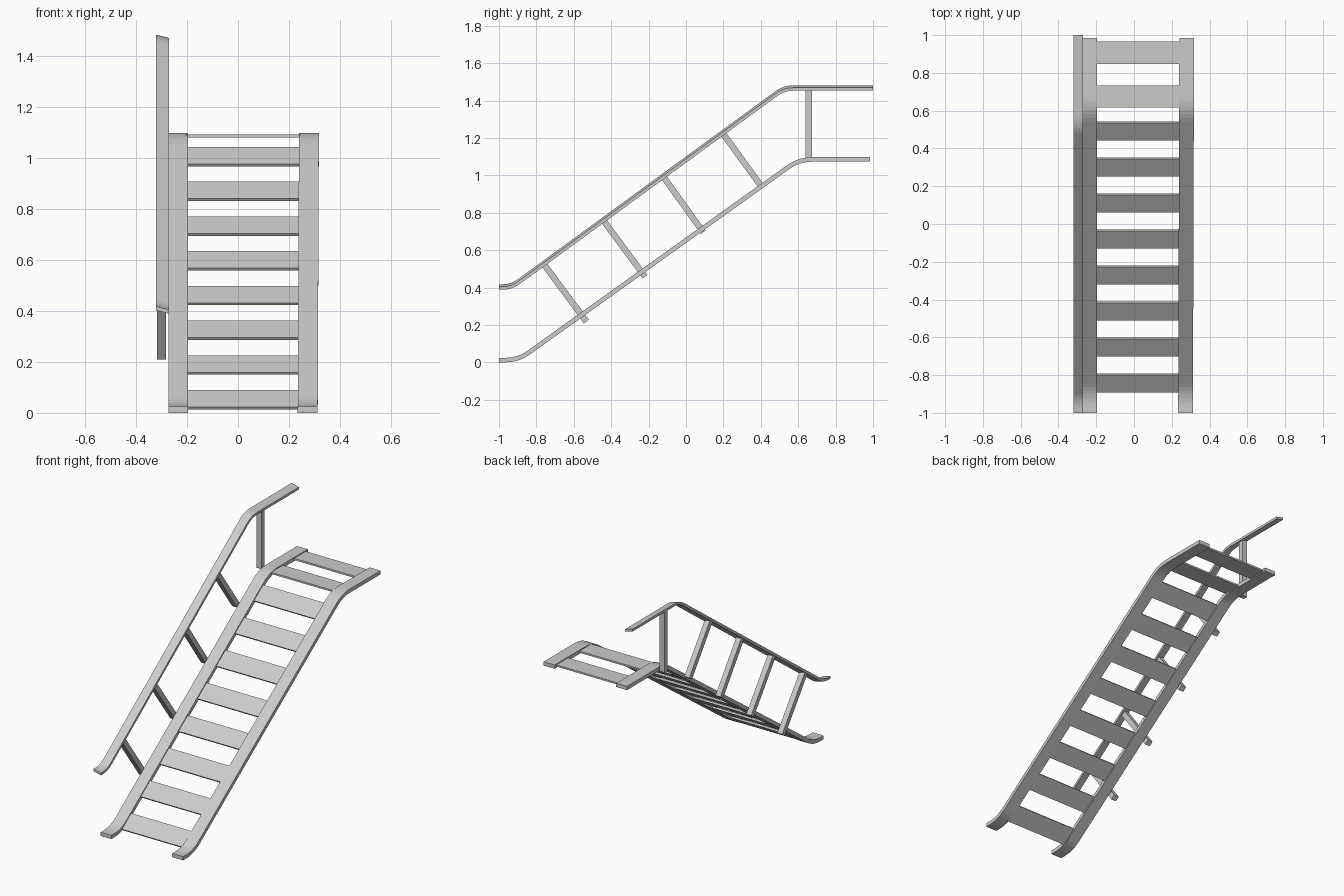
import bpy, bmesh
from math import atan
from mathutils import Vector, Matrix

if "Cube" in bpy.data.objects:
    bpy.data.objects.remove(bpy.data.objects["Cube"])


def link(name, bm):
    bmesh.ops.recalc_face_normals(bm, faces=bm.faces)
    me = bpy.data.meshes.new(name)
    bm.to_mesh(me)
    bm.free()
    ob = bpy.data.objects.new(name, me)
    bpy.context.collection.objects.link(ob)
    return ob


def rounded(points, reach, steps=6):
    """Round the inner corners of a (y, z) path."""
    pts = [Vector(p) for p in points]
    out = [pts[0]]
    for a, b, c in zip(pts, pts[1:], pts[2:]):
        p, q = b + (a - b).normalized() * reach, b + (c - b).normalized() * reach
        for i in range(steps + 1):
            t = i / steps
            out.append(p * (1 - t) ** 2 + b * 2 * t * (1 - t) + q * t * t)
    return out + [pts[-1]]


def strip(name, path, x0, x1, thick, drift=0.0, tilt=0.0):
    """Sweep a flat bar along a path; drift skews x along y, tilt drops the +x edge."""
    bm = bmesh.new()
    rings = []
    for i, p in enumerate(path):
        d0 = (path[max(i, 1)] - path[max(i, 1) - 1]).normalized()
        j = min(i, len(path) - 2)
        d1 = (path[j + 1] - path[j]).normalized()
        t = (d0 + d1).normalized()
        n = Vector((-t.y, t.x)) * thick / 2 / t.dot(d0)
        ring = []
        for x, s, dz in ((x0, -1, tilt / 2), (x1, -1, -tilt / 2),
                         (x1, 1, -tilt / 2), (x0, 1, tilt / 2)):
            q = p + n * s
            ring.append(bm.verts.new((x + drift * p.x, q.x, q.y + dz)))
        rings.append(ring)
    for a, b in zip(rings, rings[1:]):
        for k in range(4):
            m = (k + 1) % 4
            bm.faces.new((a[k], a[m], b[m], b[k]))
    bm.faces.new(rings[0])
    bm.faces.new(rings[-1])
    return link(name, bm)


def box(name, center, size, angle=0.0):
    bm = bmesh.new()
    m = (Matrix.Translation(center) @ Matrix.Rotation(angle, 4, 'X')
         @ Matrix.Diagonal((*size, 1)))
    bmesh.ops.create_cube(bm, size=1, matrix=m)
    return link(name, bm)


# Side stringers, flat at the foot and at the landing
SLOPE = 0.714
FOOT_Y, FOOT_Z = -0.897, 0.0125
side = rounded([(-1, FOOT_Z), (FOOT_Y, FOOT_Z), (0.604, 1.085), (0.985, 1.085)], 0.07)
strip("left_stringer", side, -0.272, -0.196, 0.024)
strip("right_stringer", side, 0.237, 0.315, 0.024, drift=0.003)

# Sloping treads
TX, TW = 0.02, 0.45
for i in range(8):
    y = -0.842 + 0.1905 * i
    z = FOOT_Z + SLOPE * (y - FOOT_Y)
    box(f"tread_{i + 1}", (TX, y, z), (TW, 0.115, 0.011), atan(SLOPE))

# Landing slats
for i, y in enumerate((0.675, 0.907)):
    box(f"landing_slat_{i + 1}", (TX, y, 1.085), (TW, 0.118, 0.011))

# Handrail
rail = rounded([(-1, 0.403), (-0.933, 0.403), (0.524, 1.467), (1, 1.467)], 0.05)
strip("handrail", rail, -0.321, -0.270, 0.016, tilt=0.013)

# Handrail posts
for i, (top, foot) in enumerate([((-0.762, 0.528), (-0.533, 0.218)),
                                 ((-0.443, 0.761), (-0.219, 0.458)),
                                 ((-0.122, 0.994), (0.092, 0.696)),
                                 ((0.197, 1.225), (0.406, 0.937)),
                                 ((0.656, 1.464), (0.656, 1.078))]):
    strip(f"handrail_post_{i + 1}", [Vector(foot), Vector(top)], -0.317, -0.282, 0.033)
